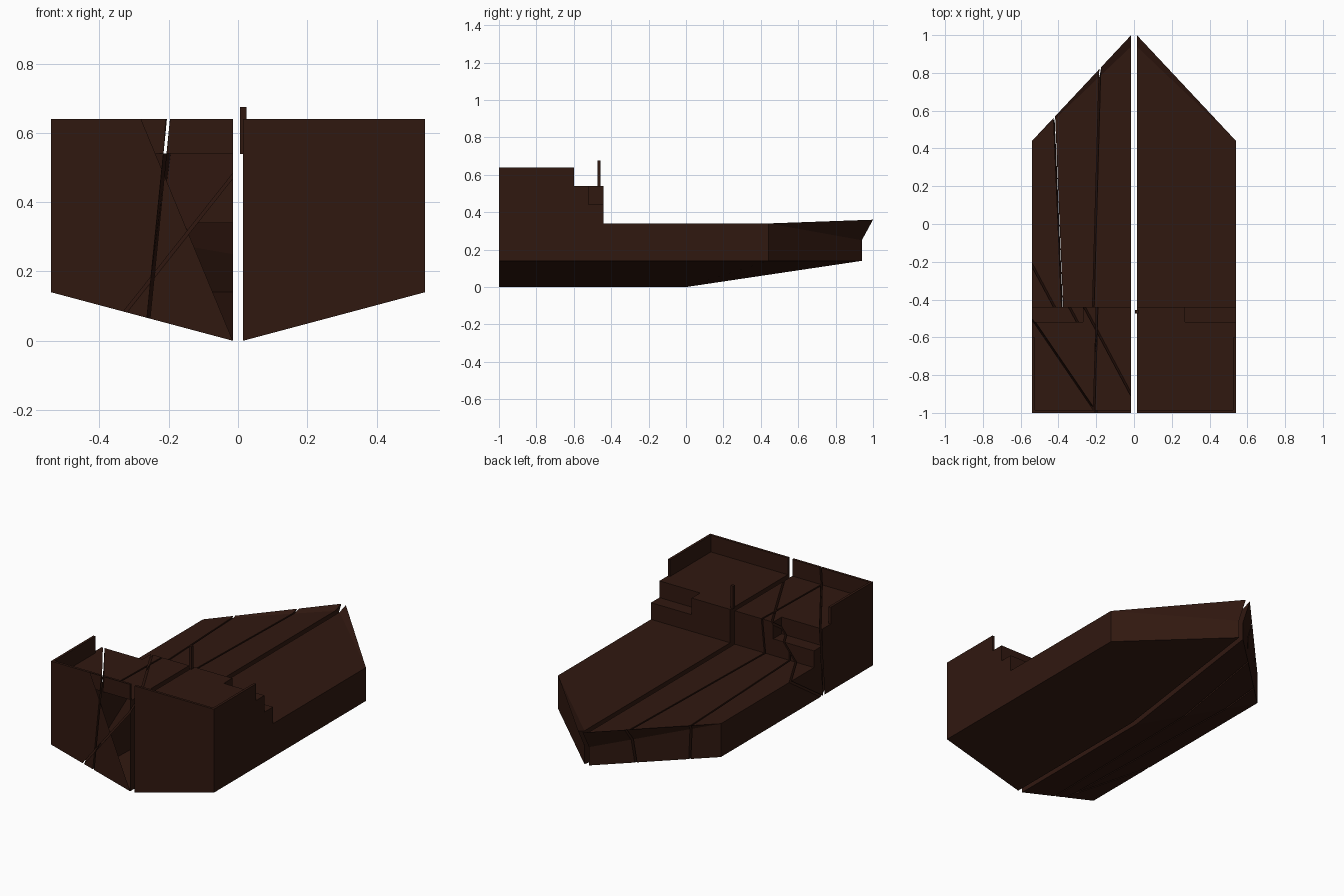
import bpy, bmesh
from mathutils import Vector as V

if "Cube" in bpy.data.objects:
    bpy.data.objects.remove(bpy.data.objects["Cube"])

mat = bpy.data.materials.new("dark_wood")
mat.diffuse_color = (0.03, 0.009, 0.005, 1)
mat.use_nodes = True
mat.node_tree.nodes["Principled BSDF"].inputs["Base Color"].default_value = mat.diffuse_color
IN, OUT = 0.015, 0.54          # inner and outer x of a boat half
XS = [IN, 0.27, 0.525, OUT]
YS = [-1, -0.985, -0.6, -0.52, -0.44]
# deck heights of the raised stern: rail, deck, landing, stairs
H = [[.64, .64, .64], [.54, .54, .64], [.54, .54, .54], [.54, .44, .44]]
DECK = 0.34


def finish(bm, name):
    bmesh.ops.recalc_face_normals(bm, faces=bm.faces)
    me = bpy.data.meshes.new(name)
    bm.to_mesh(me)
    bm.free()
    me.materials.append(mat)
    ob = bpy.data.objects.new(name, me)
    bpy.context.collection.objects.link(ob)
    return ob


def half_hull(side):
    bm = bmesh.new()

    def face(*pts):
        bm.faces.new([bm.verts.new((side * x, y, z)) for x, y, z in pts])

    k0, k1, k2, k3 = (IN, -1, 0), (IN, 0, 0), (IN, .94, .14), (IN, .94, .25)
    c0, c1 = (OUT, -1, .14), (OUT, .44, .14)
    d0, d1, tip = (OUT, -1, DECK), (OUT, .44, DECK), (IN, 1, .36)
    d2, d3, d4 = (IN, .94, DECK), (IN, -.44, DECK), (OUT, -.44, DECK)
    # bottom, side, bow, transom and main deck
    face(k0, k1, c1, c0)
    face(k1, k2, c1)
    face(c0, c1, d1, d0)
    face(c1, k2, k3)
    face(c1, k3, d1)
    face(k3, tip, d1)
    face(d1, tip, d2)
    face(k0, c0, d0, (IN, -1, DECK))
    face(d3, d4, d1, d2)
    # flat centre face
    face(k0, k1, k2, k3, tip, d2, d3, (IN, -.44, .54), (IN, -.985, .54),
         (IN, -.985, .64), (IN, -1, .64))
    # raised stern as stepped cells
    for j in range(4):
        for i in range(3):
            x0, x1, y0, y1, h = XS[i], XS[i + 1], YS[j], YS[j + 1], H[j][i]
            face((x0, y0, h), (x1, y0, h), (x1, y1, h), (x0, y1, h))
            hx = H[j][i + 1] if i < 2 else DECK
            hy = H[j + 1][i] if j < 3 else DECK
            if hx != h:
                face((x1, y0, h), (x1, y1, h), (x1, y1, hx), (x1, y0, hx))
            if hy != h:
                face((x0, y1, h), (x1, y1, h), (x1, y1, hy), (x0, y1, hy))
            if j == 0:
                face((x0, y0, h), (x1, y0, h), (x1, y0, DECK), (x0, y0, DECK))
    bmesh.ops.remove_doubles(bm, verts=bm.verts, dist=1e-5)
    bmesh.ops.triangulate(bm, faces=bm.faces)
    bmesh.ops.recalc_face_normals(bm, faces=bm.faces)
    return bm


def plane(a, b, c):
    a, b, c = V(a), V(b), V(c)
    n = (b - a).cross(c - a).normalized()
    return a, (n if n.z > 0 else -n)


def split(bm, pl, gap=0.009):
    # returns the pieces above and below the plane, capped, with a thin gap
    out = []
    for s in (1, -1):
        p = bm.copy()
        no = pl[1] * s
        co = pl[0] + no * gap / 2
        bmesh.ops.bisect_plane(p, geom=p.verts[:] + p.edges[:] + p.faces[:], dist=1e-6,
                               plane_co=co, plane_no=no, clear_inner=True)
        bmesh.ops.remove_doubles(p, verts=p.verts, dist=1e-5)
        rim = [e for e in p.edges if e.is_boundary and
               all(abs((v.co - co).dot(no)) < 1e-4 for v in e.verts)]
        if rim:
            bmesh.ops.triangle_fill(p, edges=rim, use_beauty=True)
        out.append(p)
    bm.free()
    return out


# intact right half
finish(half_hull(1), "right_hull")

# left half broken along crack planes
slant = plane((-.32, -1, .09), (-.015, -1, .475), (-.23, -.5, .54))
length = plane((-.205, -1, .6), (-.255, -1, .1), (-.18, .82, .34))
bow = plane((-.42, .52, .34), (-.38, -.43, .34), (-.39, 0, .05))
aft = plane((-.54, -.5, .54), (-.24, -.94, .54), (-.41, -.72, .2))

upper, lower = split(half_hull(-1), slant)
pieces = []
for whole, extra in ((upper, aft), (lower, bow)):
    for p in split(whole, length):
        mean_x = sum(v.co.x for v in p.verts) / max(1, len(p.verts))
        pieces += split(p, extra) if mean_x < -.22 else [p]

# missing transom triangle near the centre line
edge_co, edge_no = V((-.28, -1, .64)), V((.64, 0, .265))
for n, p in enumerate(pieces):
    if not p.faces:
        p.free()
        continue

    def transom():
        return [f for f in p.faces if all(v.co.y < -.9995 for v in f.verts)]

    fs = transom()
    if fs:
        es = list({e for f in fs for e in f.edges})
        vs = list({v for f in fs for v in f.verts})
        bmesh.ops.bisect_plane(p, geom=vs + es + fs, dist=1e-6,
                               plane_co=edge_co, plane_no=edge_no)
        gone = [f for f in transom() if (f.calc_center_median() - edge_co).dot(edge_no) > 0]
        bmesh.ops.delete(p, geom=gone, context='FACES')
    finish(p, f"left_hull_fragment_{n + 1}")

# short post at the front of the raised deck
bm = bmesh.new()
bmesh.ops.create_cube(bm, size=1)
bmesh.ops.scale(bm, vec=(.018, .018, .137), verts=bm.verts)
bmesh.ops.translate(bm, vec=(.015, -.465, .607), verts=bm.verts)
finish(bm, "rail_post")
